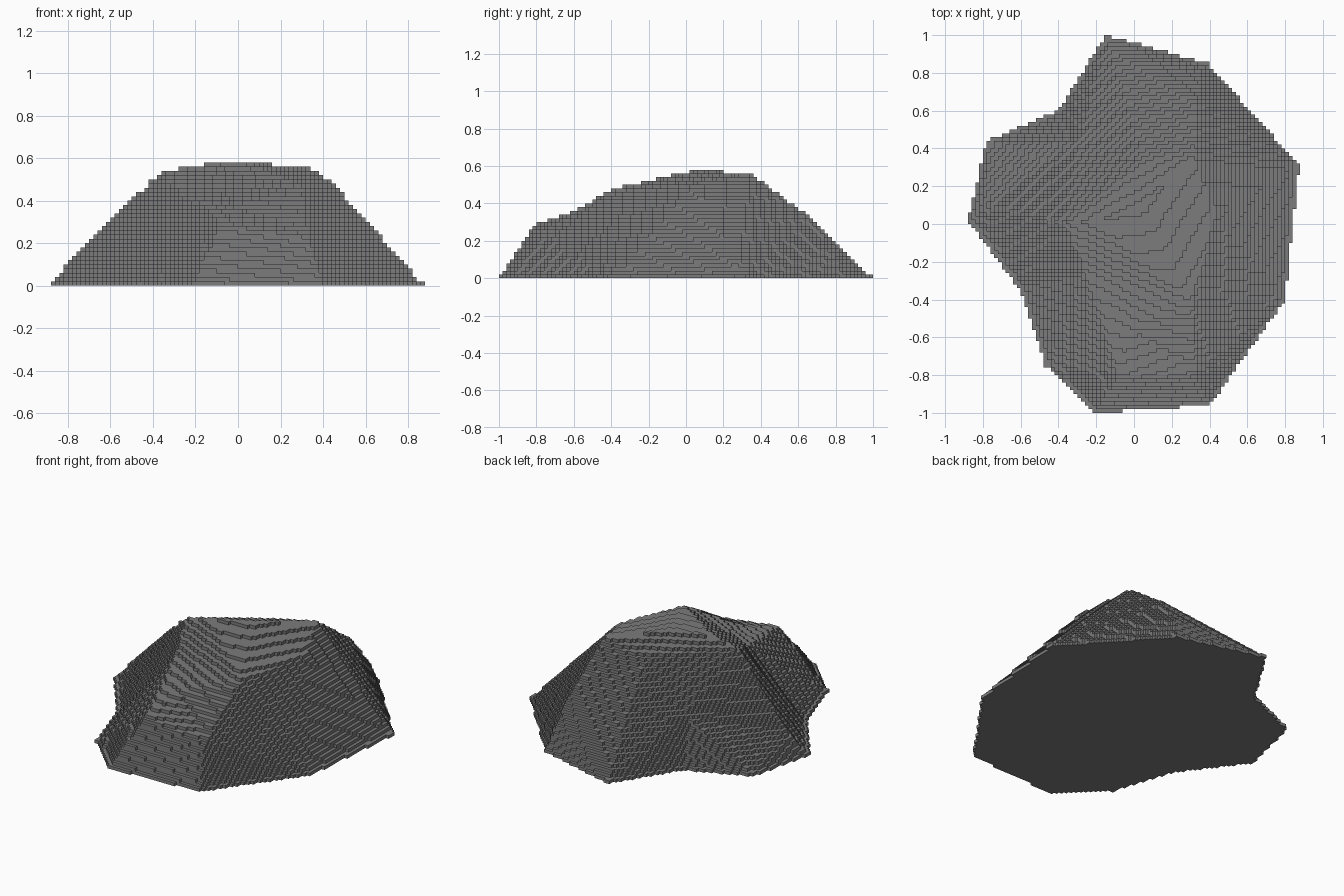
import bpy
import bmesh
from math import floor
from mathutils import Vector
from mathutils.bvhtree import BVHTree
from mathutils.geometry import delaunay_2d_cdt

CELL = 0.02   # block size
HALF = 50     # blocks from the centre to the longest end

cube = bpy.data.objects.get("Cube")
if cube:
    bpy.data.objects.remove(cube, do_unlink=True)

# Ground outline of the boulder, anticlockwise from the back tip
outline = {
    "tip": (-.15, 1), "back_notch": (-.4, .6), "back_heel": (-.78, .44),
    "west": (-.88, .02), "west_notch": (-.6, -.35), "front_heel": (-.47, -.75),
    "front_toe": (-.2, -1), "front_foot": (.4, -.96), "east_front": (.8, -.4),
    "east": (.84, 0), "east_tip": (.875, .31), "back_foot": (.39, .85),
}

# Corners of the faceted upper surface
corners = {
    "shoulder": (-.37, 0, .53), "crown": (-.2, .01, .57), "peak": (.04, .1, .58),
    "back_top": (.32, .35, .56), "side_top": (.43, .05, .5), "front_top": (.3, -.4, .475),
    "hip": (-.25, -.26, .425), "saddle": (-.02, -.56, .365), "nose": (-.08, -.81, .29),
    "chin": (.33, -.8, .24), "valley": (-.3, .43, .26), "brow": (.05, .34, .505),
    "spur": (.33, .65, .34), "back_knee": (.36, .78, .17), "flank": (-.79, .1, .13),
}
ridges = ["shoulder crown", "crown peak", "peak back_top", "peak front_top",
          "back_top side_top", "side_top front_top", "crown front_top",
          "shoulder hip", "hip front_top", "hip saddle", "hip nose", "hip west_notch",
          "front_top saddle", "saddle nose", "front_top chin", "nose chin",
          "nose front_toe", "nose front_heel", "chin front_foot",
          "front_top east_front", "side_top east_tip", "shoulder flank",
          "shoulder valley", "valley back_notch", "shoulder brow", "brow valley",
          "brow peak", "brow back_top", "brow tip", "brow spur",
          "back_top spur", "spur back_knee", "back_knee back_foot", "back_top east_tip"]

# Triangulate the facets inside the outline
names = list(outline) + list(corners)
points = [Vector((x, y, 0)) for x, y in outline.values()]
points += [Vector(c) for c in corners.values()]
edges = [tuple(names.index(n) for n in r.split()) for r in ridges]
flat, _, tris, origin, _, _ = delaunay_2d_cdt(
    [p.xy for p in points], edges, [list(range(len(outline)))], 1, 1e-5)
facets = [(v.x, v.y, points[o[0]].z) for v, o in zip(flat, origin)]
surface = BVHTree.FromPolygons(facets, tris)

# Stack whole blocks under the faceted surface
layers = {}
for i in range(-HALF, HALF):
    for j in range(-HALF, HALF):
        ray = Vector(((i + .5) * CELL, (j + .5) * CELL, 1))
        hit = surface.ray_cast(ray, Vector((0, 0, -1)))[0]
        if hit:
            layers[i, j] = max(1, floor(hit.z / CELL + .5))

# Skin the exposed tops, bases and steps
bm = bmesh.new()
shared = {}


def quad(*coords):
    face = []
    for c in coords:
        if c not in shared:
            shared[c] = bm.verts.new(Vector(c) * CELL)
        face.append(shared[c])
    bm.faces.new(face)


for (i, j), top in layers.items():
    ring = [(i, j), (i + 1, j), (i + 1, j + 1), (i, j + 1)]
    quad(*[(x, y, top) for x, y in ring])
    quad(*[(x, y, 0) for x, y in reversed(ring)])
    for k, (di, dj) in enumerate([(0, -1), (1, 0), (0, 1), (-1, 0)]):
        a, b = ring[k], ring[(k + 1) % 4]
        for z in range(layers.get((i + di, j + dj), 0), top):
            quad((*a, z), (*b, z), (*b, z + 1), (*a, z + 1))

mesh = bpy.data.meshes.new("boulder")
bm.to_mesh(mesh)
bm.free()
boulder = bpy.data.objects.new("boulder", mesh)
bpy.context.scene.collection.objects.link(boulder)

# Stone colour
stone = bpy.data.materials.new("grey_stone")
stone.use_nodes = True
colour = (.2, .2, .2, 1)
stone.diffuse_color = colour
stone.node_tree.nodes["Principled BSDF"].inputs["Base Color"].default_value = colour
mesh.materials.append(stone)
